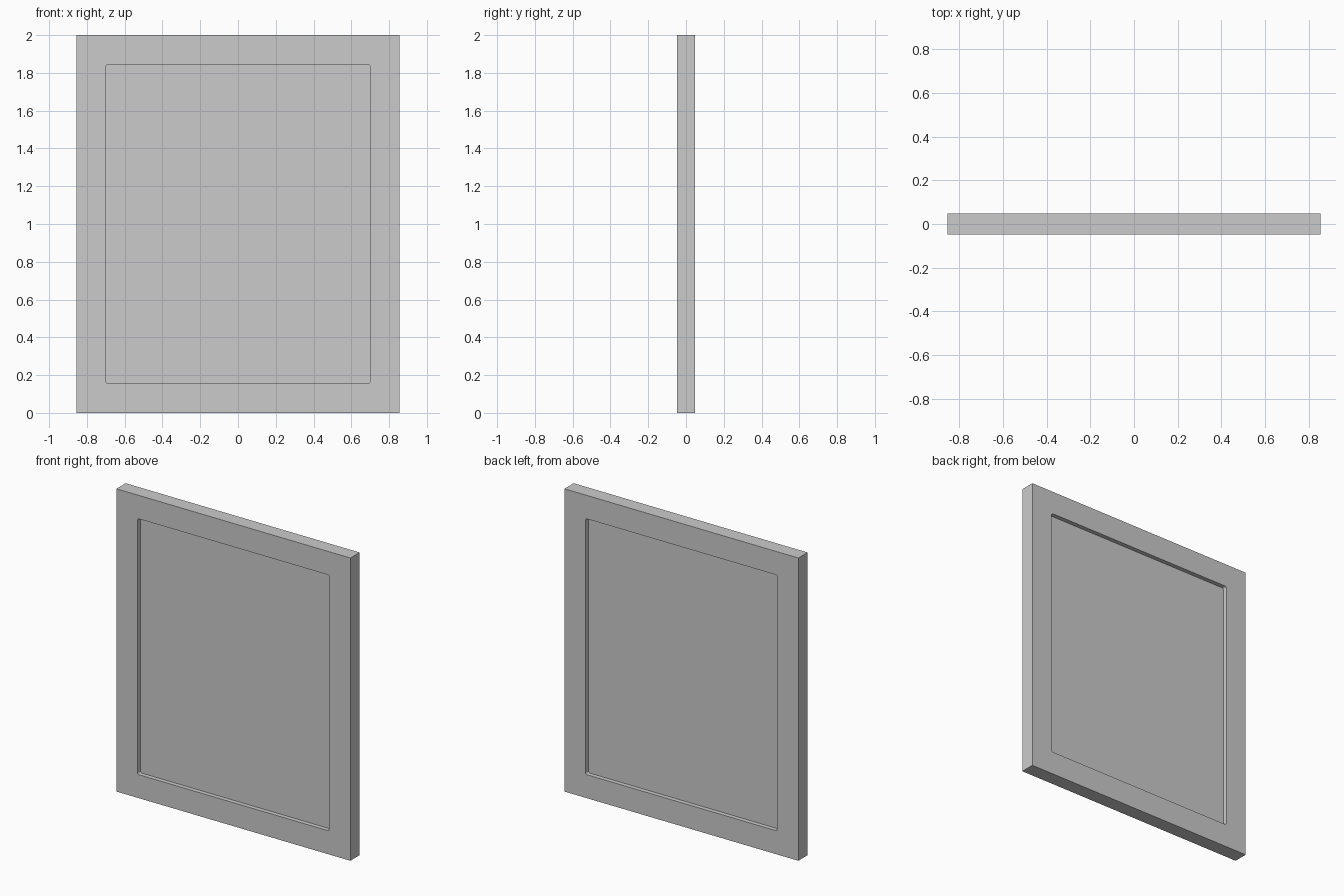
import bpy
from math import sin, cos, pi

if "Cube" in bpy.data.objects:
    bpy.data.objects.remove(bpy.data.objects["Cube"])

WIDTH, HEIGHT, DEPTH = 1.71, 2.0, 0.096
BORDER, CORNER, RECESS = 0.155, 0.012, 0.029


def rounded_rect(w, h, r, steps=4):
    """Outline centred on the origin; r = 0 gives square corners."""
    if r == 0:
        return [(w/2, h/2), (-w/2, h/2), (-w/2, -h/2), (w/2, -h/2)]
    pts = []
    for i, (sx, sy) in enumerate([(1, 1), (-1, 1), (-1, -1), (1, -1)]):
        for k in range(steps + 1):
            a = (i + k / steps) * pi / 2
            pts.append((sx*(w/2 - r) + r*cos(a), sy*(h/2 - r) + r*sin(a)))
    return pts


def slab(name, outlines, depth):
    """Upright slab from filled outlines; inner outlines become holes."""
    cu = bpy.data.curves.new(name, 'CURVE')
    cu.dimensions = '2D'
    cu.fill_mode = 'BOTH'
    cu.extrude = depth / 2
    for pts in outlines:
        sp = cu.splines.new('POLY')
        sp.points.add(len(pts) - 1)
        for p, (x, y) in zip(sp.points, pts):
            p.co = (x, y, 0, 1)
        sp.use_cyclic_u = True
    ob = bpy.data.objects.new(name, cu)
    bpy.context.collection.objects.link(ob)
    ob.rotation_euler = (pi / 2, 0, 0)
    ob.location.z = HEIGHT / 2
    bpy.ops.object.select_all(action='DESELECT')
    ob.select_set(True)
    bpy.context.view_layer.objects.active = ob
    bpy.ops.object.convert(target='MESH')
    ob = bpy.context.object
    ob.name = name
    bpy.ops.object.shade_flat()
    return ob


# Frame border with a rounded opening
opening = rounded_rect(WIDTH - 2*BORDER, HEIGHT - 2*BORDER, CORNER)
slab("frame", [rounded_rect(WIDTH, HEIGHT, 0), opening], DEPTH)

# Panel set back from both faces of the frame
slab("panel", [opening], DEPTH - 2*RECESS)
